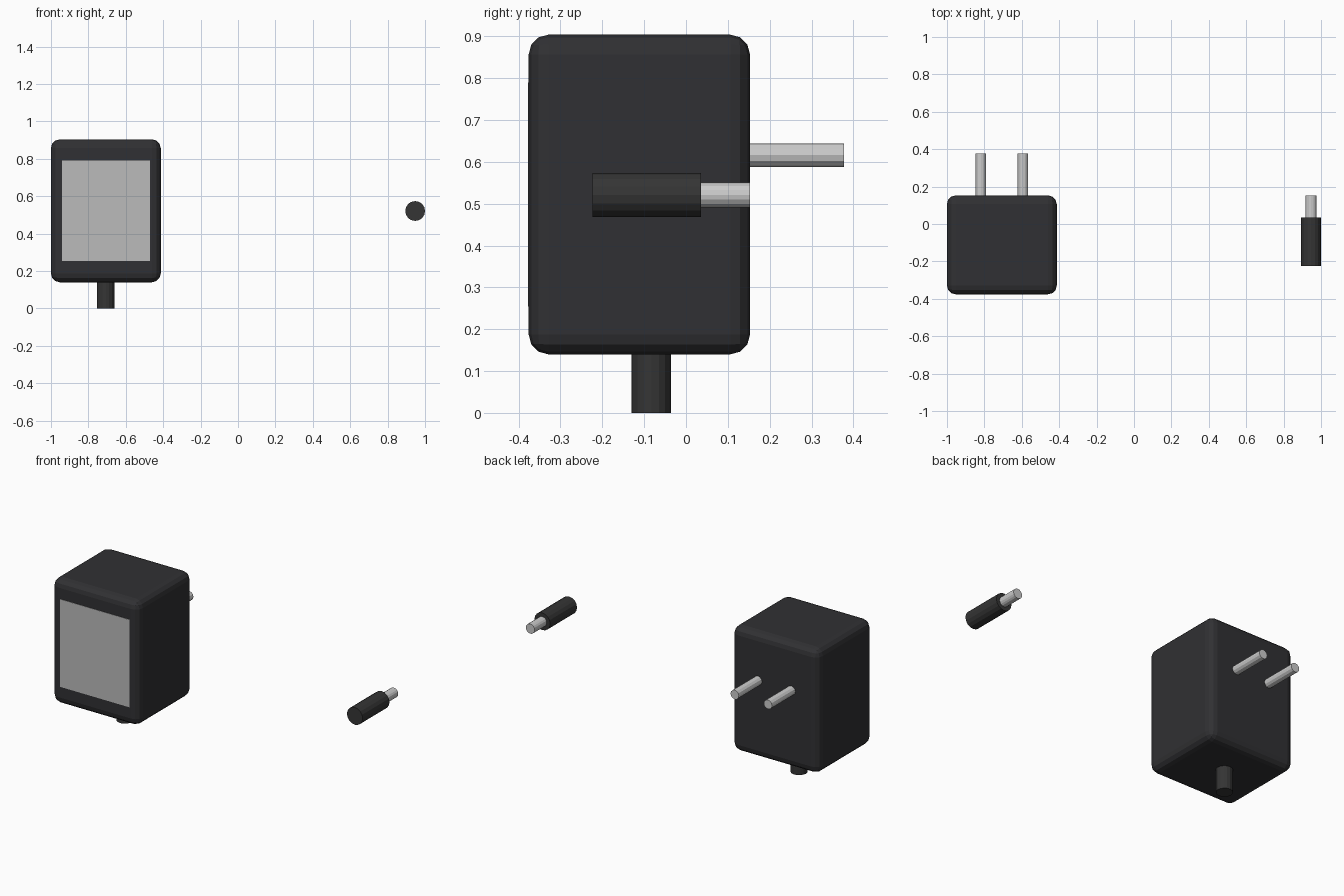
import bpy, math

if "Cube" in bpy.data.objects:
    bpy.data.objects.remove(bpy.data.objects["Cube"])


def material(name, r, g, b):
    m = bpy.data.materials.new(name)
    m.diffuse_color = (r, g, b, 1)
    m.use_nodes = True
    m.node_tree.nodes["Principled BSDF"].inputs["Base Color"].default_value = m.diffuse_color
    return m


BLACK = material("black_plastic", 0.03, 0.03, 0.033)
RUBBER = material("black_rubber", 0.035, 0.035, 0.035)
METAL = material("metal", 0.6, 0.6, 0.6)
LABEL = material("label_grey", 0.5, 0.5, 0.5)


def finish(ob, name, mat):
    ob.name = name
    ob.data.materials.append(mat)
    return ob


def box(name, lo, hi, mat):
    center = [(a + b) / 2 for a, b in zip(lo, hi)]
    bpy.ops.mesh.primitive_cube_add(size=1, location=center)
    ob = bpy.context.object
    ob.scale = [b - a for a, b in zip(lo, hi)]
    bpy.ops.object.transform_apply(location=False, rotation=False, scale=True)
    return finish(ob, name, mat)


def rod_y(name, x, z, radius, y0, y1, sides, mat):
    bpy.ops.mesh.primitive_cylinder_add(
        vertices=sides, radius=radius, depth=y1 - y0,
        location=(x, (y0 + y1) / 2, z), rotation=(math.pi / 2, 0, 0))
    return finish(bpy.context.object, name, mat)


# Adapter housing with rounded edges
body = box("adapter_body", (-1, -0.376, 0.14), (-0.413, 0.153, 0.904), BLACK)
bevel = body.modifiers.new("rounded_edges", 'BEVEL')
bevel.width = 0.047
bevel.segments = 3

# Rating label on the front face
box("label", (-0.941, -0.378, 0.254), (-0.471, -0.37, 0.79), LABEL)

# Two round mains pins on the back
for i, x in enumerate((-0.819, -0.594)):
    rod_y(f"mains_pin_{i + 1}", x, 0.616, 0.028, 0.12, 0.378, 12, METAL)

# Cable strain relief under the housing
bpy.ops.mesh.primitive_cylinder_add(vertices=16, radius=0.047, depth=0.16,
                                    location=(-0.707, -0.083, 0.08))
finish(bpy.context.object, "strain_relief", RUBBER)

# Separate barrel connector: grip and metal tip
rod_y("connector_grip", 0.947, 0.521, 0.053, -0.224, 0.036, 16, RUBBER)
rod_y("connector_tip", 0.947, 0.521, 0.03, 0.03, 0.153, 16, METAL)
